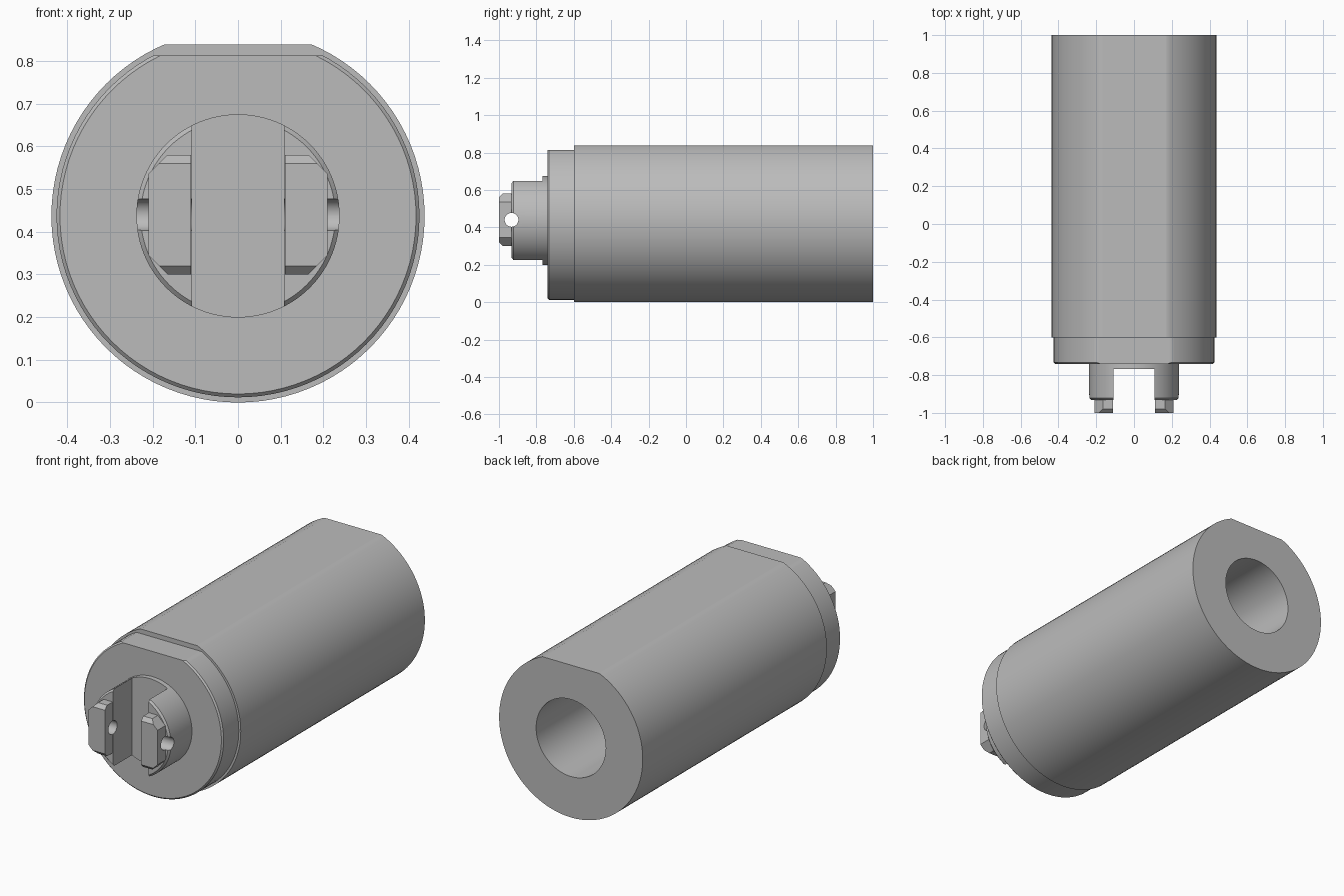
import bpy, bmesh, math
from mathutils import Matrix, Vector

if "Cube" in bpy.data.objects:
    bpy.data.objects.remove(bpy.data.objects["Cube"])

AXIS_Z = 0.437
HOLE = (0, -0.933, 0.44)

grey = bpy.data.materials.new("satin grey")
grey.use_nodes = True
colour = (0.5, 0.5, 0.5, 1)
grey.diffuse_color = colour
grey.node_tree.nodes["Principled BSDF"].inputs["Base Color"].default_value = colour


def finish(name, bm, smooth=True):
    bmesh.ops.recalc_face_normals(bm, faces=bm.faces)
    mesh = bpy.data.meshes.new(name)
    bm.to_mesh(mesh)
    bm.free()
    mesh.materials.append(grey)
    ob = bpy.data.objects.new(name, mesh)
    bpy.context.collection.objects.link(ob)
    if smooth:
        shade(ob)
    return ob


def shade(ob):
    bpy.ops.object.select_all(action="DESELECT")
    ob.select_set(True)
    bpy.context.view_layer.objects.active = ob
    bpy.ops.object.shade_smooth_by_angle(angle=math.radians(30))


def cut(bm, point, normal):
    """Remove everything beyond a plane and close the opening."""
    geom = bm.verts[:] + bm.edges[:] + bm.faces[:]
    bmesh.ops.bisect_plane(bm, geom=geom, plane_co=point, plane_no=normal, clear_outer=True)
    rim = [e for e in bm.edges if e.is_boundary]
    bmesh.ops.holes_fill(bm, edges=rim)


def lathe(profile, steps=96):
    """Turn (radius, y) points around the long axis."""
    bm = bmesh.new()
    verts = [bm.verts.new((r, y, AXIS_Z)) for r, y in profile]
    edges = [bm.edges.new(pair) for pair in zip(verts, verts[1:])]
    bmesh.ops.spin(bm, geom=verts + edges, cent=(0, 0, AXIS_Z), axis=(0, 1, 0),
                   angle=math.tau, steps=steps)
    bmesh.ops.remove_doubles(bm, verts=bm.verts, dist=0.0005)
    return bm


# Main cylinder: flat on top, blind bore from the back
body = lathe([(0, -0.6), (0.437, -0.6), (0.437, 1), (0.212, 1), (0.212, -0.5), (0, -0.5)])
cut(body, (0, 0, 0.838), (0, 0, 1))
finish("main_body", body)

# Slightly smaller front collar with a chamfered rim
collar = lathe([(0, -0.74), (0.417, -0.74), (0.425, -0.732), (0.425, -0.6), (0, -0.6)])
cut(collar, (0, 0, 0.813), (0, 0, 1))
finish("front_collar", collar)

# Round base under the lugs
finish("lug_base", lathe([(0, -0.767), (0.238, -0.767), (0.238, -0.735), (0, -0.735)]))

# Cross hole cutter
drill = bmesh.new()
turn = Matrix.Translation(Vector(HOLE)) @ Matrix.Rotation(math.pi / 2, 4, "Y")
bmesh.ops.create_cone(drill, cap_ends=True, segments=24, radius1=0.037, radius2=0.037,
                      depth=1, matrix=turn)
drill = finish("cross_hole_cutter", drill)


def drill_through(ob):
    mod = ob.modifiers.new("cross hole", "BOOLEAN")
    mod.operation = "DIFFERENCE"
    mod.solver = "EXACT"
    mod.object = drill
    bpy.context.view_layer.objects.active = ob
    bpy.ops.object.modifier_apply(modifier=mod.name)
    shade(ob)


for side, word in ((1, "left"), (-1, "right")):
    # Lug: segment of a round boss, leaving a slot between the pair
    lug = lathe([(0, -0.932), (0.228, -0.932), (0.238, -0.922), (0.238, -0.76), (0, -0.76)])
    cut(lug, (side * 0.108, 0, 0), (-side, 0, 0))
    drill_through(finish(word + "_lug", lug))

    # Contact pad: outer corners clipped, top and bottom front edges chamfered
    outline = [(0.11, 0.3), (0.165, 0.3), (0.21, 0.345),
               (0.21, 0.535), (0.165, 0.58), (0.11, 0.58)]
    pad = bmesh.new()
    face = pad.faces.new([pad.verts.new((side * x, -1, z)) for x, z in outline])
    new = bmesh.ops.extrude_face_region(pad, geom=[face])["geom"]
    bmesh.ops.translate(pad, vec=(0, 0.068, 0),
                        verts=[v for v in new if isinstance(v, bmesh.types.BMVert)])
    for up in (1, -1):
        cut(pad, (0, -1, 0.44 + up * 0.12), (0, -1, up))
    drill_through(finish(word + "_contact_pad", pad, False))

bpy.data.objects.remove(drill)
